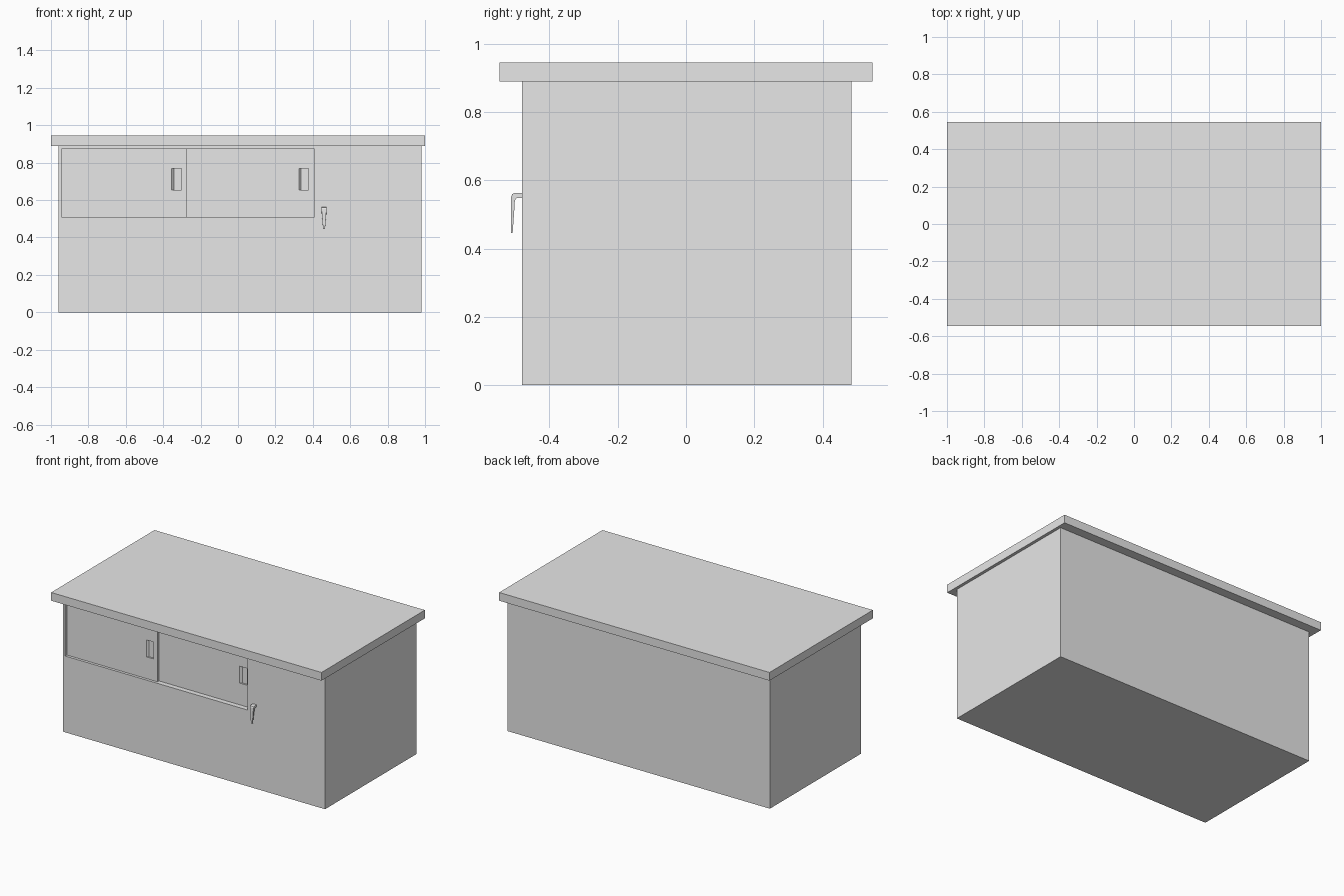
import bpy, bmesh
from mathutils import Vector

default = bpy.data.objects.get("Cube")
if default:
    bpy.data.objects.remove(default, do_unlink=True)

grey = bpy.data.materials.new("plain_grey")
grey.use_nodes = True
grey.diffuse_color = (0.8, 0.8, 0.8, 1)
grey.node_tree.nodes["Principled BSDF"].inputs["Base Color"].default_value = (0.8, 0.8, 0.8, 1)


def loft(name, rings):
    """Skin equal-sized rings of points into a closed solid."""
    bm = bmesh.new()
    loops = [[bm.verts.new(p) for p in ring] for ring in rings]
    n = len(loops[0])
    for a, b in zip(loops, loops[1:]):
        for i in range(n):
            j = (i + 1) % n
            bm.faces.new((a[i], a[j], b[j], b[i]))
    bm.faces.new(loops[0])
    bm.faces.new(loops[-1])
    bmesh.ops.recalc_face_normals(bm, faces=bm.faces)
    mesh = bpy.data.meshes.new(name)
    bm.to_mesh(mesh)
    bm.free()
    mesh.materials.append(grey)
    obj = bpy.data.objects.new(name, mesh)
    bpy.context.collection.objects.link(obj)
    return obj


def prism(name, outline, z0, z1):
    return loft(name, [[(x, y, z) for x, y in outline] for z in (z0, z1)])


def box(name, x0, x1, y0, y1, z0, z1):
    return prism(name, [(x0, y0), (x1, y0), (x1, y1), (x0, y1)], z0, z1)


def cut(target, cutter):
    """Apply a boolean cut and discard the cutter."""
    mod = target.modifiers.new("cut", "BOOLEAN")
    mod.object = cutter
    mod.solver = "EXACT"
    bpy.context.view_layer.objects.active = target
    bpy.ops.object.modifier_apply(modifier=mod.name)
    bpy.data.objects.remove(cutter, do_unlink=True)


FRONT = -0.48
BOTTOM, TOP = 0.51, 0.872

# Cabinet body with the opening for the sliding doors
body = box("cabinet_body", -0.96, 0.98, FRONT, 0.485, 0, 0.89)
cut(body, box("opening_cutter", -0.943, 0.408, FRONT - 0.1, FRONT + 0.05, BOTTOM, TOP))

# Overhanging worktop
box("worktop", -1, 1, -0.546, 0.546, 0.89, 0.945)

# Sliding doors, the left one running in front, each with a finger pull
doors = [("front_sliding_door", -0.943, -0.272, 0.018, 0.034, -0.328),
         ("rear_sliding_door", -0.3, 0.408, 0.034, 0.05, 0.352)]
for name, x0, x1, near, far, pull in doors:
    door = box(name, x0, x1, FRONT + near, FRONT + far, BOTTOM, TOP)
    y = FRONT + near
    outline = [(pull - 0.027, y), (pull - 0.027, y - 0.02), (pull + 0.026, y - 0.02),
               (pull + 0.026, y + 0.012), (pull - 0.015, y + 0.012)]
    cut(door, prism("pull_cutter", outline, 0.655, 0.768))

# Bent lever: (outer y, outer z), (inner y, inner z), half width
sections = [((-0.478, 0.563), (-0.478, 0.548), 0.014),
            ((-0.502, 0.563), (-0.496, 0.548), 0.014),
            ((-0.509, 0.560), (-0.500, 0.544), 0.014),
            ((-0.512, 0.552), (-0.502, 0.535), 0.013),
            ((-0.513, 0.520), (-0.503, 0.515), 0.011),
            ((-0.513, 0.445), (-0.508, 0.445), 0.005)]
rings = []
for (oy, oz), (iy, iz), w in sections:
    rings.append([Vector((0.46 + s * w, y, z))
                  for s, y, z in ((-1, oy, oz), (1, oy, oz), (1, iy, iz), (-1, iy, iz))])
loft("lever_handle", rings)
